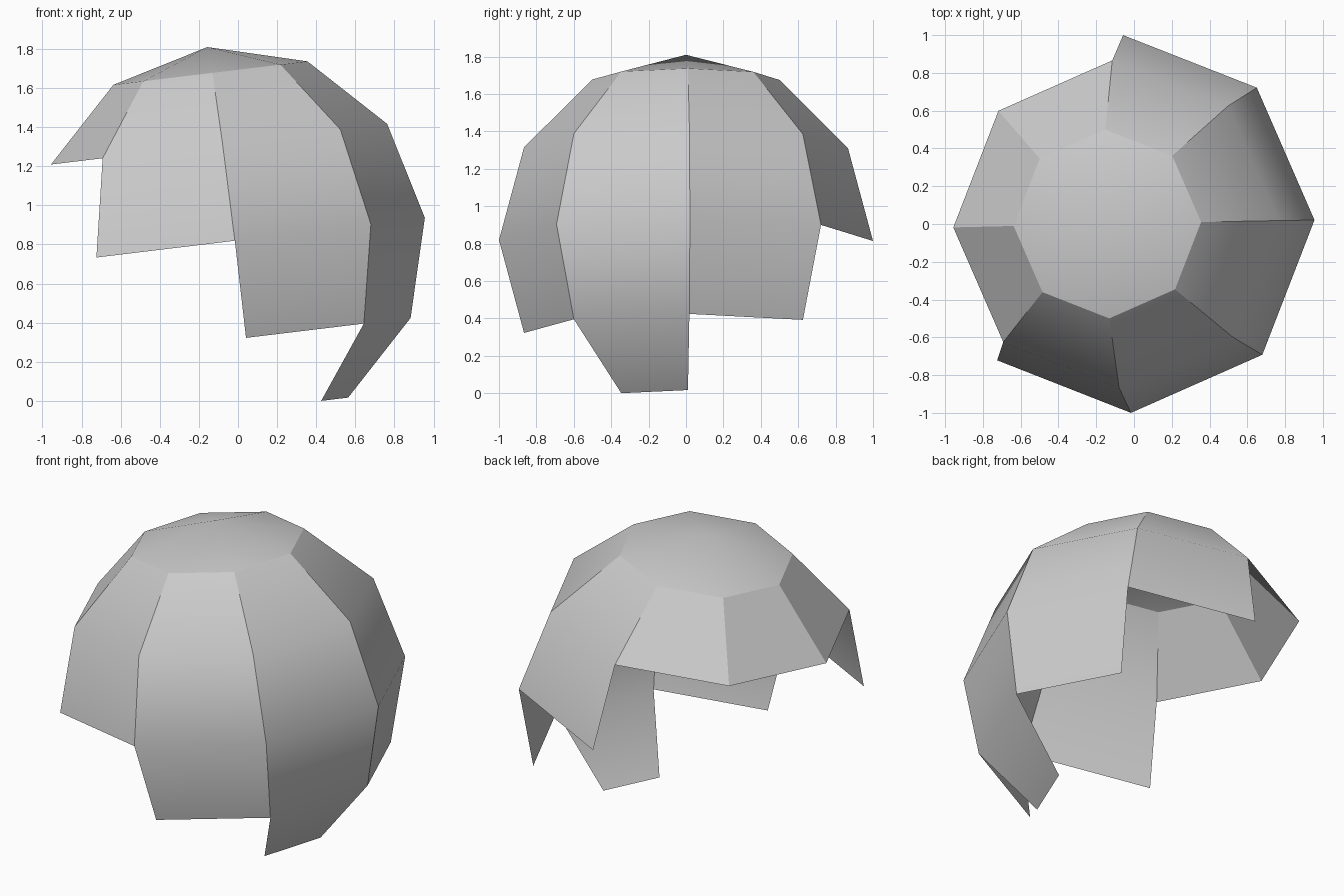
import bpy
import bmesh
from math import radians, degrees, atan2, acos
from mathutils import Matrix

cube = bpy.data.objects.get("Cube")
if cube:
    bpy.data.objects.remove(cube)

# Plain grey material
grey = bpy.data.materials.new("light_grey")
grey.use_nodes = True
colour = (0.6, 0.6, 0.6, 1)
grey.diffuse_color = colour
grey.node_tree.nodes["Principled BSDF"].inputs["Base Color"].default_value = colour

# Polar angle where each petal ends, counter-clockwise from +x
PETAL_ENDS = [120, 90, 60, 60, 60, 90, 120, 150]

# Eight-sided dome, with every petal trimmed to its own length
bm = bmesh.new()
bmesh.ops.create_uvsphere(bm, u_segments=8, v_segments=6, radius=1)
extra = []
for face in bm.faces:
    c = face.calc_center_median()
    petal = int(degrees(atan2(c.y, c.x)) % 360 // 45)
    if degrees(acos(c.z / c.length)) > PETAL_ENDS[petal]:
        extra.append(face)
bmesh.ops.delete(bm, geom=extra, context='FACES')

# Lean the dome towards -x and lift it onto the ground
lean = Matrix.Rotation(radians(-6.9), 4, 'Y') @ Matrix.Rotation(radians(1.2), 4, 'Z')
bm.transform(Matrix.Translation((-0.037, 0, 0)) @ lean)
bm.transform(Matrix.Translation((0, 0, -min(v.co.z for v in bm.verts))))

mesh = bpy.data.meshes.new("petal_dome")
bm.to_mesh(mesh)
bm.free()
mesh.materials.append(grey)
dome = bpy.data.objects.new("petal_dome", mesh)
bpy.context.collection.objects.link(dome)

# Smooth along each petal, sharp between petals and around the cap
bpy.ops.object.select_all(action='DESELECT')
dome.select_set(True)
bpy.context.view_layer.objects.active = dome
bpy.ops.object.shade_smooth_by_angle(angle=radians(30))
